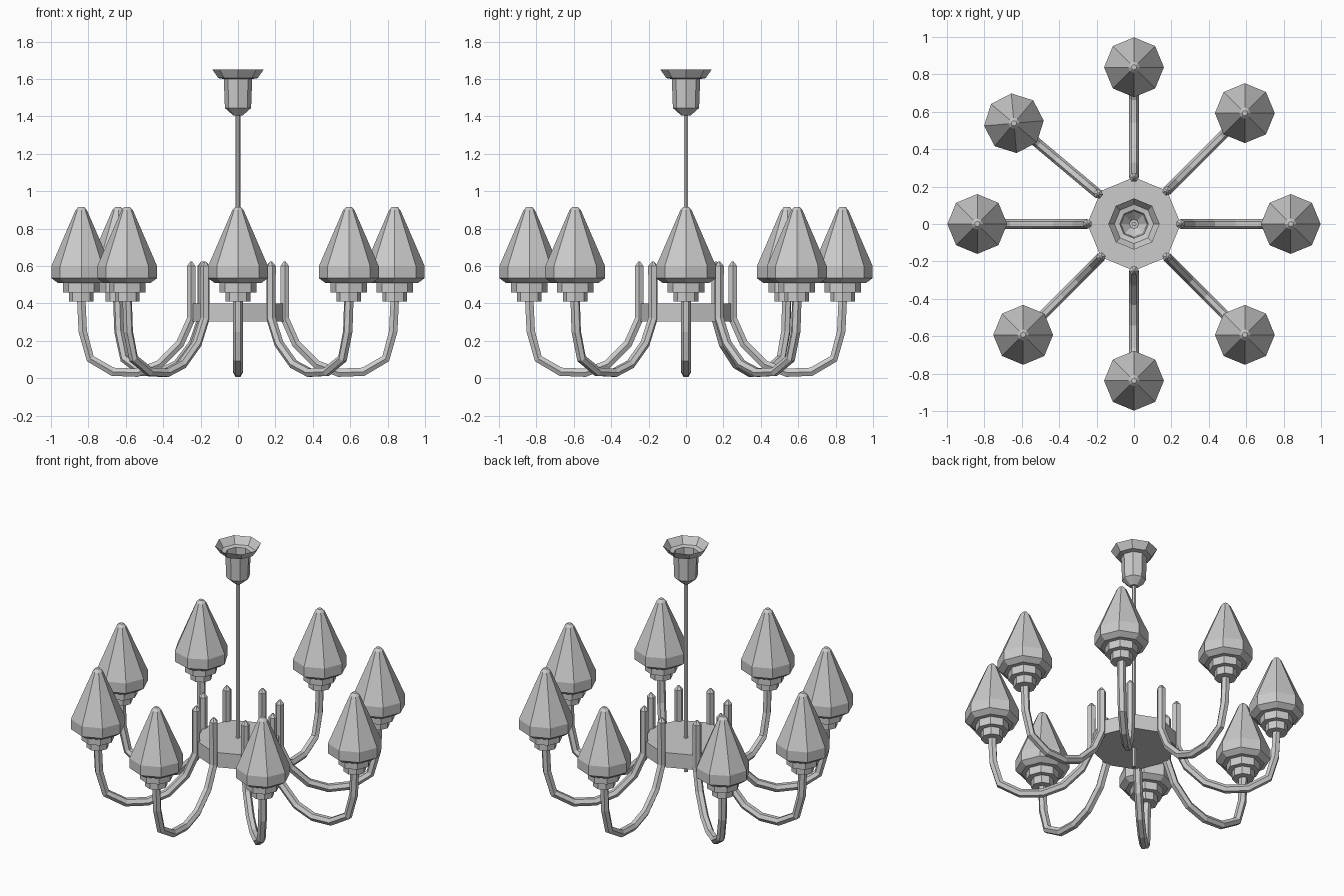
import bpy, bmesh
from math import cos, sin, pi, radians
from mathutils import Vector, Matrix

cube = bpy.data.objects.get("Cube")
if cube:
    bpy.data.objects.remove(cube)

grey = bpy.data.materials.new("plain_grey")
grey.use_nodes = True
GREY = (0.6, 0.6, 0.6, 1)
grey.diffuse_color = GREY
grey.node_tree.nodes["Principled BSDF"].inputs["Base Color"].default_value = GREY


def skin(name, rings, cap_start=True, cap_end=True):
    """Join a row of vertex rings into one flat-shaded object."""
    bm = bmesh.new()
    loops = [[bm.verts.new(p) for p in ring] for ring in rings]
    n = len(loops[0])
    for a, b in zip(loops, loops[1:]):
        for i in range(n):
            j = (i + 1) % n
            bm.faces.new((a[i], a[j], b[j], b[i]))
    if cap_start:
        bm.faces.new(loops[0][::-1])
    if cap_end:
        bm.faces.new(loops[-1])
    bmesh.ops.recalc_face_normals(bm, faces=bm.faces)
    mesh = bpy.data.meshes.new(name)
    bm.to_mesh(mesh)
    bm.free()
    mesh.materials.append(grey)
    obj = bpy.data.objects.new(name, mesh)
    bpy.context.collection.objects.link(obj)
    return obj


def lathe(name, profile, sides=8, cap_end=True):
    """Turn (radius, height) points about the z axis."""
    rings = [[(r * cos(2 * pi * i / sides), r * sin(2 * pi * i / sides), z)
              for i in range(sides)] for r, z in profile]
    return skin(name, rings, cap_end=cap_end)


def tube(name, path, radius, sides=6):
    """Sweep a tube along (x, z) points, ending in a blunt point."""
    pts = [Vector((x, 0, z)) for x, z in path]
    side = Vector((0, 1, 0))
    rings = []
    for i, p in enumerate(pts):
        before = (p - pts[max(i - 1, 0)]).normalized()
        after = (pts[min(i + 1, len(pts) - 1)] - p).normalized()
        normal = (before + after).normalized().cross(side)
        rings.append([p + radius * (cos(2 * pi * k / sides) * side
                                    + sin(2 * pi * k / sides) * normal)
                      for k in range(sides)])
    tip = pts[0] + Vector((0, 0, 0.025))
    rings.insert(0, [tip + (v - pts[0]) * 0.2 for v in rings[0]])
    return skin(name, rings)


# Ceiling canopy: an open cup with a flared rim
lathe("ceiling_canopy", [(0.025, 1.405), (0.07, 1.445), (0.076, 1.6),
                         (0.105, 1.605), (0.137, 1.65)], cap_end=False)

# Hanging rod, passing through the hub
lathe("hanging_rod", [(0.013, 0.18), (0.013, 1.43)], sides=6)

# Hub plate
lathe("hub", [(0.25, 0.305), (0.25, 0.4)])

# Arms with their sockets and shades
ARM = [(0.25, 0.6), (0.25, 0.32), (0.31, 0.185), (0.42, 0.075), (0.54, 0.03),
       (0.67, 0.035), (0.79, 0.105), (0.83, 0.25), (0.838, 0.42)]
SOCKET = [(0.066, 0.41), (0.066, 0.46), (0.098, 0.46), (0.098, 0.515)]
SHADE = [(0.125, 0.51), (0.16, 0.535), (0.16, 0.6), (0.03, 0.9), (0.014, 0.917)]

for number, angle in enumerate((0, 45, 90, 140, 180, 225, 270, 315), 1):
    turn = Matrix.Rotation(radians(angle), 4, 'Z')
    place = turn @ Matrix.Translation((0.838, 0, 0))
    tube(f"arm_{number}", ARM, 0.026).matrix_world = turn
    lathe(f"socket_{number}", SOCKET).matrix_world = place
    lathe(f"shade_{number}", SHADE).matrix_world = place
